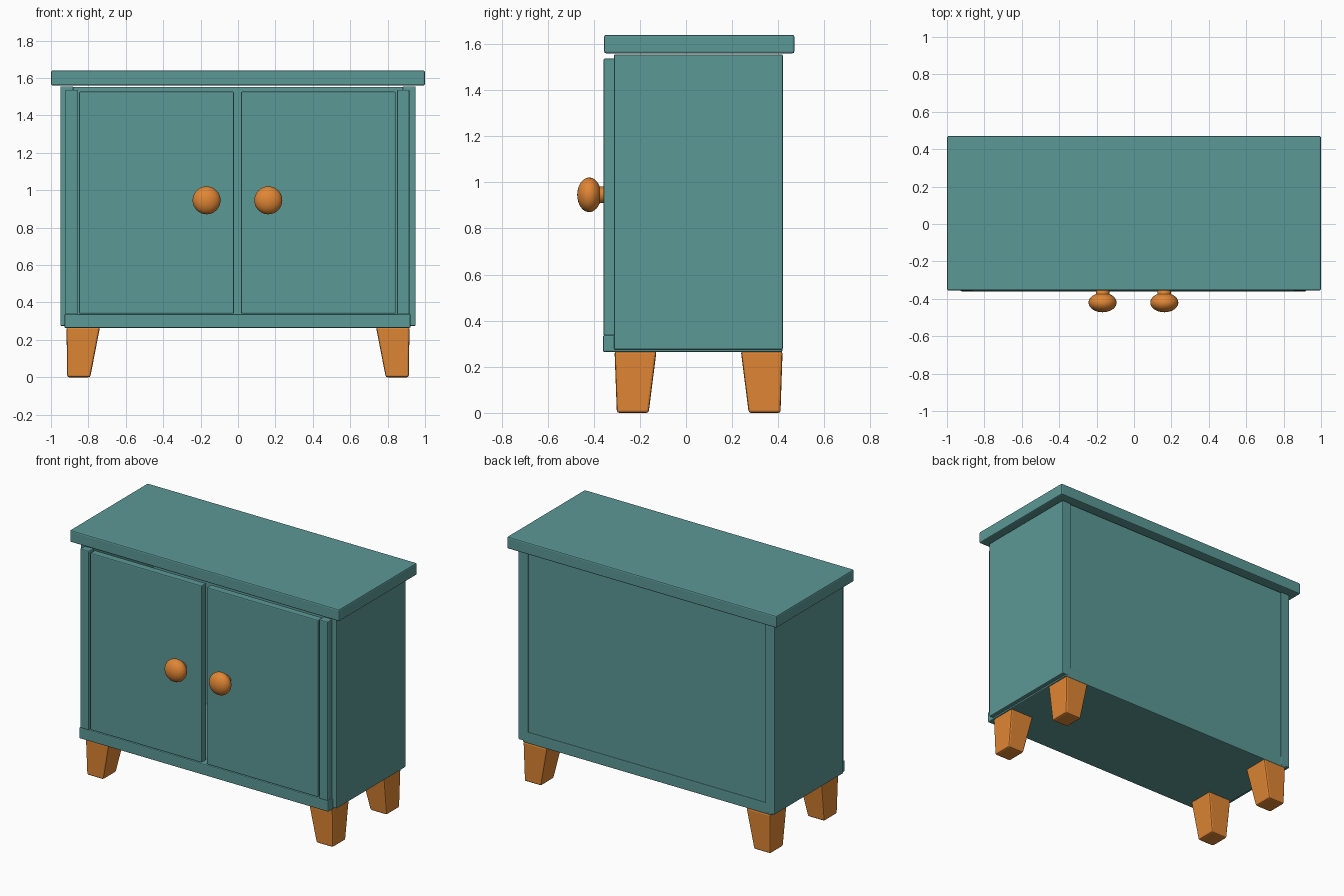
import bpy, bmesh, math
from mathutils import Vector

if "Cube" in bpy.data.objects:
    bpy.data.objects.remove(bpy.data.objects["Cube"])


def material(name, color):
    m = bpy.data.materials.new(name)
    m.diffuse_color = (*color, 1)
    m.use_nodes = True
    m.node_tree.nodes["Principled BSDF"].inputs["Base Color"].default_value = m.diffuse_color
    return m


TEAL = material("teal_paint", (0.105, 0.315, 0.305))
WOOD = material("orange_wood", (0.75, 0.24, 0.035))


def finish(bm, name, mat, bevel=0.0):
    bmesh.ops.recalc_face_normals(bm, faces=bm.faces)
    mesh = bpy.data.meshes.new(name)
    bm.to_mesh(mesh)
    bm.free()
    mesh.materials.append(mat)
    ob = bpy.data.objects.new(name, mesh)
    bpy.context.collection.objects.link(ob)
    if bevel:
        mod = ob.modifiers.new("bevel", "BEVEL")
        mod.width = bevel
        mod.segments = 2
    return ob


def tapered_box(name, bottom, top, z0, z1, mat, bevel):
    """bottom and top are (x0, x1, y0, y1) rectangles."""
    bm = bmesh.new()
    rings = []
    for (x0, x1, y0, y1), z in ((bottom, z0), (top, z1)):
        rings.append([bm.verts.new(p) for p in
                      ((x0, y0, z), (x1, y0, z), (x1, y1, z), (x0, y1, z))])
    lo, hi = rings
    bm.faces.new(lo[::-1])
    bm.faces.new(hi)
    for i in range(4):
        j = (i + 1) % 4
        bm.faces.new((lo[i], lo[j], hi[j], hi[i]))
    return finish(bm, name, mat, bevel)


def board(name, x0, x1, y0, y1, z0, z1, bevel=0.006):
    rect = (x0, x1, y0, y1)
    return tapered_box(name, rect, rect, z0, z1, TEAL, bevel)


def knob(name, x, z):
    # Neck and flattened ball as one profile turned around the y axis
    profile = [(0.0, -0.350), (0.036, -0.350), (0.036, -0.372)]
    for i in range(15):
        a = math.radians(150 - 150 * i / 14)
        profile.append((0.075 * math.sin(a), -0.420 - 0.052 * math.cos(a)))
    bm = bmesh.new()
    verts = [bm.verts.new((x + r, y, z)) for r, y in profile]
    edges = [bm.edges.new(pair) for pair in zip(verts, verts[1:])]
    bmesh.ops.spin(bm, geom=verts + edges, cent=(x, 0, z), axis=(0, 1, 0),
                   angle=math.tau, steps=32)
    bmesh.ops.remove_doubles(bm, verts=bm.verts, dist=0.0001)
    ob = finish(bm, name, WOOD)
    bpy.context.view_layer.objects.active = ob
    ob.select_set(True)
    bpy.ops.object.shade_smooth_by_angle(angle=math.radians(35))
    ob.select_set(False)


# Carcass boards
board("top_board", -1, 1, -0.355, 0.47, 1.56, 1.64, 0.008)
board("bottom_board", -0.928, 0.922, -0.36, 0.418, 0.264, 0.338)
board("back_panel", -0.89, 0.89, 0.36, 0.413, 0.275, 1.553, 0.003)

# Side panels, front stiles, doors, knobs and legs for each side
for label, s in (("left", -1), ("right", 1)):
    def span(a, b, shift=0.0):
        return sorted((s * a + shift, s * b + shift))

    board(label + "_side_panel", *span(0.88, 0.95), -0.312, 0.42, 0.275, 1.555, 0.005)
    board(label + "_stile", *span(0.854, 0.92, -0.003), -0.358, -0.305, 0.335, 1.537)
    board(label + "_door", *span(0.019, 0.846, -0.003), -0.355, -0.305, 0.34, 1.527)
    knob(label + "_knob", s * 0.165 - 0.003, 0.946)

    tapered_box(label + "_front_leg", (*span(0.79, 0.913), -0.30, -0.162),
                (*span(0.738, 0.917), -0.31, -0.128), 0, 0.268, WOOD, 0.01)
    tapered_box(label + "_back_leg", (*span(0.79, 0.913), 0.272, 0.41),
                (*span(0.738, 0.917), 0.238, 0.419), 0, 0.268, WOOD, 0.01)
